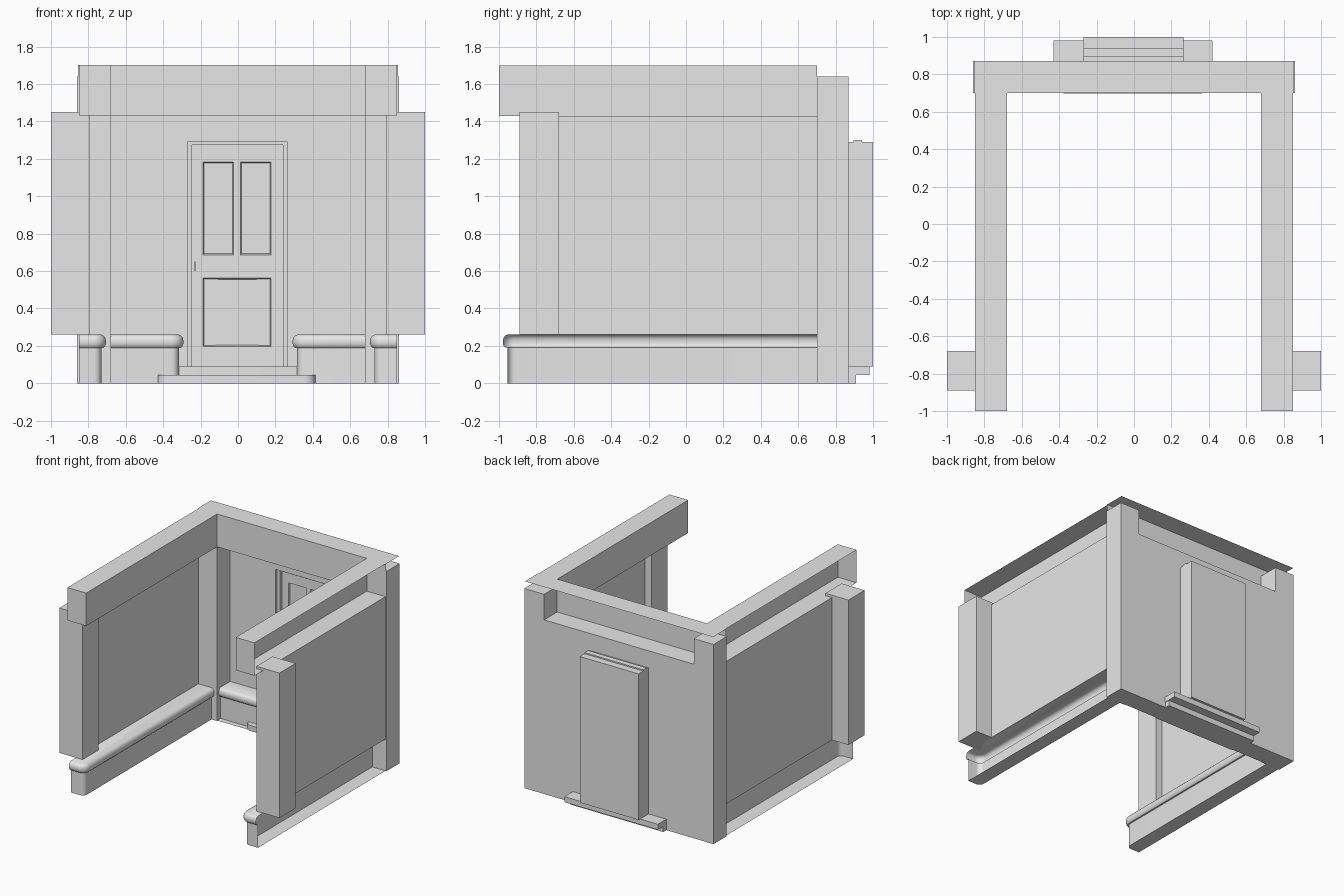
import bpy, bmesh, math

cube = bpy.data.objects.get("Cube")
if cube:
    bpy.data.objects.remove(cube, do_unlink=True)

# single plaster colour
GREY = (0.8, 0.8, 0.8, 1)
plaster = bpy.data.materials.new("light_grey_plaster")
plaster.use_nodes = True
plaster.diffuse_color = GREY
plaster.node_tree.nodes["Principled BSDF"].inputs["Base Color"].default_value = GREY


def finish(name, bm, mirror=False, smooth=False):
    mesh = bpy.data.meshes.new(name)
    bm.to_mesh(mesh)
    bm.free()
    obj = bpy.data.objects.new(name, mesh)
    bpy.context.collection.objects.link(obj)
    mesh.materials.append(plaster)
    if smooth:
        bpy.ops.object.select_all(action='DESELECT')
        obj.select_set(True)
        bpy.context.view_layer.objects.active = obj
        bpy.ops.object.shade_smooth_by_angle(angle=math.radians(40))
    if mirror:
        obj.modifiers.new("Mirror", 'MIRROR')
    return obj


def box(name, x, y, z, skip="", mirror=False):
    """Box from ranges; skip lists open sides such as '+x -y'."""
    bm = bmesh.new()
    v = [bm.verts.new((a, b, c)) for a in x for b in y for c in z]
    sides = {"-x": (0, 1, 3, 2), "+x": (4, 6, 7, 5), "-y": (0, 4, 5, 1),
             "+y": (2, 3, 7, 6), "-z": (0, 2, 6, 4), "+z": (1, 5, 7, 3)}
    for key, ids in sides.items():
        if key not in skip.split():
            bm.faces.new([v[i] for i in ids])
    return finish(name, bm, mirror)


def sheet(name, corners, mirror=False):
    bm = bmesh.new()
    bm.faces.new([bm.verts.new(c) for c in corners])
    return finish(name, bm, mirror)


def plinth(name, u0, u1, v0, v1, place):
    """Low wall with a rounded free corner and a bullnose cap; its rear side is open."""
    profile = [(0, 0), (0, .19), (.012, .19), (.02, .2), (.024, .213),
               (.024, .23), (.02, .244), (.012, .254), (0, .26)]
    radius, steps = .04, 8
    bm = bmesh.new()
    rings = []
    for d, z in profile:
        path = [(u0 - d, v1)]
        for i in range(steps + 1):
            a = math.pi / 2 * i / steps
            path.append((u0 + radius - (radius + d) * math.cos(a),
                         v0 + radius - (radius + d) * math.sin(a)))
        path += [(u1, v0 - d), (u1, v1)]
        rings.append([bm.verts.new(place(u, v) + (z,)) for u, v in path])
    for low, high in zip(rings, rings[1:]):
        for i in range(len(low) - 2):
            bm.faces.new((low[i], low[i + 1], high[i + 1], high[i]))
    bm.faces.new(rings[0][::-1])
    bm.faces.new(rings[-1])
    bmesh.ops.recalc_face_normals(bm, faces=bm.faces)
    return finish(name, bm, True, True)


def step(name, x, y, z, radius):
    """Tread with two rounded front corners."""
    x0, x1 = x
    pts = [(x1, y[1]), (x0, y[1])]
    for cx, start in ((x0 + radius, math.pi), (x1 - radius, 1.5 * math.pi)):
        for i in range(9):
            a = start + math.pi / 2 * i / 8
            pts.append((cx + radius * math.cos(a), y[0] + radius + radius * math.sin(a)))
    bm = bmesh.new()
    base = bm.faces.new([bm.verts.new((px, py, z[0])) for px, py in pts])
    top = bmesh.ops.extrude_face_region(bm, geom=[base], use_keep_orig=True)["geom"]
    bmesh.ops.translate(bm, vec=(0, 0, z[1] - z[0]),
                        verts=[g for g in top if isinstance(g, bmesh.types.BMVert)])
    bmesh.ops.recalc_face_normals(bm, faces=bm.faces)
    return finish(name, bm, smooth=True)


# top beams, hollow towards the outside
box("side_beams", (.68, .85), (-1, .7), (1.43, 1.7), "+x +y", mirror=True)
box("back_beam", (-.855, .855), (.7, .87), (1.43, 1.7), "+y +x -x")

# corner posts and front pillars
box("corner_posts", (.68, .86), (.7, .87), (0, 1.64), mirror=True)
box("front_pillars", (.79, 1), (-.89, -.68), (.26, 1.45), mirror=True)

# thin wall panels, with an opening for the door
SX = .85
sheet("side_walls", [(SX, -.68, .26), (SX, .7, .26), (SX, .7, 1.43), (SX, -.68, 1.43)][::-1],
      mirror=True)
DL, DR, DT = -.27, .265, 1.29
for name, a, b, lo, hi in (("back_wall_right", -.68, DL, 0, 1.43),
                           ("back_wall_left", DR, .68, 0, 1.43),
                           ("back_wall_over_door", DL, DR, DT, 1.43)):
    sheet(name, [(a, .87, lo), (b, .87, lo), (b, .87, hi), (a, .87, hi)])
sheet("back_floor", [(-.68, .7, .004), (.68, .7, .004), (.68, .87, .004), (-.68, .87, .004)])

# plinths with bullnose caps
plinth("side_plinths", -.955, .7, .73, .85, lambda u, v: (v, u))
plinth("back_plinths", .316, .68, .745, .87, lambda u, v: (u, v))

# door steps
step("lower_step", (-.43, .415), (.698, .91), (0, .045), .06)
step("upper_step", (-.43, .42), (.8, .98), (.045, .09), .02)

# door recess and frame
box("door_recess", (DL, DR), (.87, 1), (.09, DT), "-y")
for name, x, z in (("frame_right", (DL, -.245), (.09, 1.275)),
                   ("frame_left", (.24, DR), (.09, 1.275)),
                   ("frame_head", (DL, DR), (1.275, 1.3))):
    box(name, x, (.895, .94), z)

# door leaf with three sunk panels
xs = (-.245, -.187, -.023, .013, .177, .24)
zs = (.09, .197, .563, .687, 1.183, 1.275)
bm = bmesh.new()
grid = [[bm.verts.new((x, .92, z)) for x in xs] for z in zs]
cells = {}
for r in range(5):
    for c in range(5):
        cells[r, c] = bm.faces.new((grid[r][c], grid[r][c + 1],
                                    grid[r + 1][c + 1], grid[r + 1][c]))
bm.normal_update()
for group in ([(1, 1), (1, 2), (1, 3)], [(3, 1)], [(3, 3)]):
    bmesh.ops.inset_region(bm, faces=[cells[k] for k in group], thickness=.008, depth=-.015)
finish("door_leaf", bm)
box("door_handle", (-.232, -.226), (.905, .92), (.6, .65))
